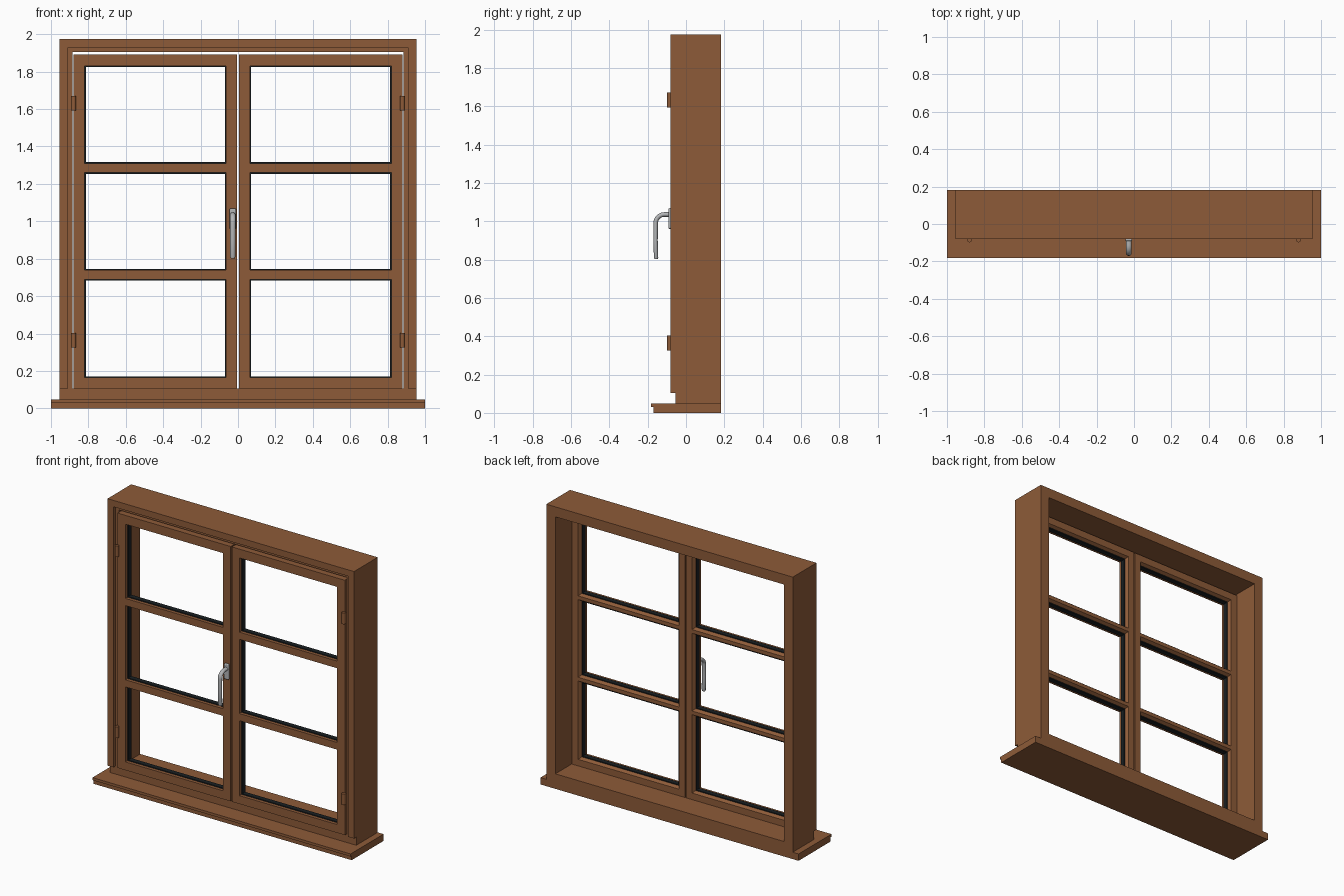
import bpy, bmesh, math
from mathutils import Vector

if "Cube" in bpy.data.objects:
    bpy.data.objects.remove(bpy.data.objects["Cube"], do_unlink=True)


def material(name, color, metallic=0.0):
    m = bpy.data.materials.new(name)
    m.use_nodes = True
    m.diffuse_color = (*color, 1)
    bsdf = m.node_tree.nodes["Principled BSDF"]
    bsdf.inputs["Base Color"].default_value = (*color, 1)
    bsdf.inputs["Roughness"].default_value = 0.6
    return m


WOOD = material("brown wood", (0.27, 0.105, 0.04))
RUBBER = material("black rubber", (0.01, 0.014, 0.016))
METAL = material("grey metal", (0.45, 0.46, 0.47))


def finish(name, bm, mat):
    bmesh.ops.recalc_face_normals(bm, faces=bm.faces)
    me = bpy.data.meshes.new(name)
    bm.to_mesh(me)
    bm.free()
    me.materials.append(mat)
    ob = bpy.data.objects.new(name, me)
    bpy.context.collection.objects.link(ob)
    return ob


def box(name, x, y, z, mat=WOOD):
    """Box from (min, max) pairs on each axis."""
    bm = bmesh.new()
    bmesh.ops.create_cube(bm, size=1)
    for v in bm.verts:
        v.co = [r[0] + (c + 0.5) * (r[1] - r[0]) for c, r in zip(v.co, (x, y, z))]
    return finish(name, bm, mat)


def ring(name, x, z, profile, mat):
    """Mitred rectangular ring; profile holds (inset, y) points."""
    bm = bmesh.new()
    loops = []
    for inset, y in profile:
        x0, x1, z0, z1 = x[0] + inset, x[1] - inset, z[0] + inset, z[1] - inset
        loops.append([bm.verts.new((a, y, b)) for a, b in
                      ((x0, z0), (x1, z0), (x1, z1), (x0, z1))])
    for i, a in enumerate(loops):
        b = loops[(i + 1) % len(loops)]
        for j in range(4):
            k = (j + 1) % 4
            bm.faces.new((a[j], a[k], b[k], b[j]))
    return finish(name, bm, mat)


def smooth(ob):
    bpy.ops.object.select_all(action="DESELECT")
    ob.select_set(True)
    bpy.context.view_layer.objects.active = ob
    bpy.ops.object.shade_smooth_by_angle()


BACK = 0.182
STEP = -0.055          # front of the inner frame
FACE = -0.075          # front of the sashes
SASH_BACK = 0.005
BEAD = 0.012

# Sill with a drip lip
box("sill", (-1, 1), (-0.17, BACK), (0, 0.048))
box("sill_lip", (-1, 1), (-0.182, -0.17), (0.03, 0.048))

# Outer frame
box("frame_bottom", (-0.955, 0.955), (STEP, BACK), (0.048, 0.105))
box("frame_head", (-0.955, 0.955), (STEP, BACK), (1.905, 1.975))
box("trim_head", (-0.955, 0.955), (-0.08, STEP), (1.93, 1.975))

panes = ((0.165, 0.69), (0.74, 1.26), (1.31, 1.83))
pane_x = (0.063, 0.82)

for side, s in (("left", 1), ("right", -1)):
    def span(a, b):
        return tuple(sorted((s * a, s * b)))

    # Frame jamb and its raised trim
    box(side + "_jamb", span(0.885, 0.955), (STEP, BACK), (0.105, 1.905))
    box(side + "_jamb_trim", span(0.91, 0.955), (-0.08, STEP), (0.105, 1.93))

    # Sash stiles, rails and glazing bars
    depth = (FACE, SASH_BACK)
    inner, outer = pane_x[0] - BEAD, pane_x[1] + BEAD
    box(side + "_meeting_stile", span(0.005, inner), depth, (0.107, 1.892))
    box(side + "_hinge_stile", span(outer, 0.88), depth, (0.107, 1.892))
    edges = [0.107] + [e for p in panes for e in (p[0] - BEAD, p[1] + BEAD)] + [1.892]
    for i, part in enumerate(("bottom_rail", "lower_bar", "upper_bar", "top_rail")):
        box(f"{side}_{part}", span(inner, outer), depth, edges[2 * i:2 * i + 2])

    # Chamfered glazing beads and rubber seals around each pane
    for i, z in enumerate(panes):
        x = span(*pane_x)
        ring(f"{side}_bead_{i + 1}", x, z,
             ((-BEAD, FACE), (0, FACE), (0, -0.015), (-BEAD, SASH_BACK)), WOOD)
        ring(f"{side}_seal_{i + 1}", x, z,
             ((-0.002, -0.052), (0.006, -0.052), (0.006, -0.018), (-0.002, -0.018)), RUBBER)

    # Hinge barrels
    for label, z in (("lower", 0.365), ("upper", 1.632)):
        bm = bmesh.new()
        bmesh.ops.create_cone(bm, cap_ends=True, segments=20, radius1=0.013,
                              radius2=0.013, depth=0.078)
        bmesh.ops.translate(bm, vec=(s * 0.879, -0.085, z), verts=bm.verts)
        smooth(finish(f"{side}_{label}_hinge", bm, WOOD))

# Handle plate with rounded ends
HX = -0.028
plate = box("handle_plate", (HX - 0.018, HX + 0.018), (-0.092, FACE), (0.96, 1.068), METAL)
bevel = plate.modifiers.new("round", "BEVEL")
bevel.width = 0.006
bevel.segments = 3

# Handle lever: straight neck, quarter bend, tapering grip
R = 0.045
path = [Vector((HX, -0.085, 1.035))]
for i in range(9):
    a = math.radians(90 * i / 8)
    path.append(Vector((HX, -0.113 - R * math.sin(a), 1.035 - R + R * math.cos(a))))
path += [Vector((HX, -0.159, 0.9)), Vector((HX, -0.156, 0.81)), Vector((HX, -0.156, 0.802))]
bm = bmesh.new()
N = 16
loops = []
for i, p in enumerate(path):
    t = (path[min(i + 1, len(path) - 1)] - path[max(i - 1, 0)]).normalized()
    side_dir = Vector((1, 0, 0))
    up = side_dir.cross(t)
    w = 0.7 if i == len(path) - 1 else 1 - 0.02 * max(0, i - 8)
    loops.append([bm.verts.new(p + w * (0.015 * math.cos(q) * side_dir + 0.012 * math.sin(q) * up))
                  for q in (2 * math.pi * k / N for k in range(N))])
for a, b in zip(loops, loops[1:]):
    for k in range(N):
        n = (k + 1) % N
        bm.faces.new((a[k], a[n], b[n], b[k]))
bm.faces.new(loops[0])
bm.faces.new(loops[-1])
smooth(finish("handle_lever", bm, METAL))
